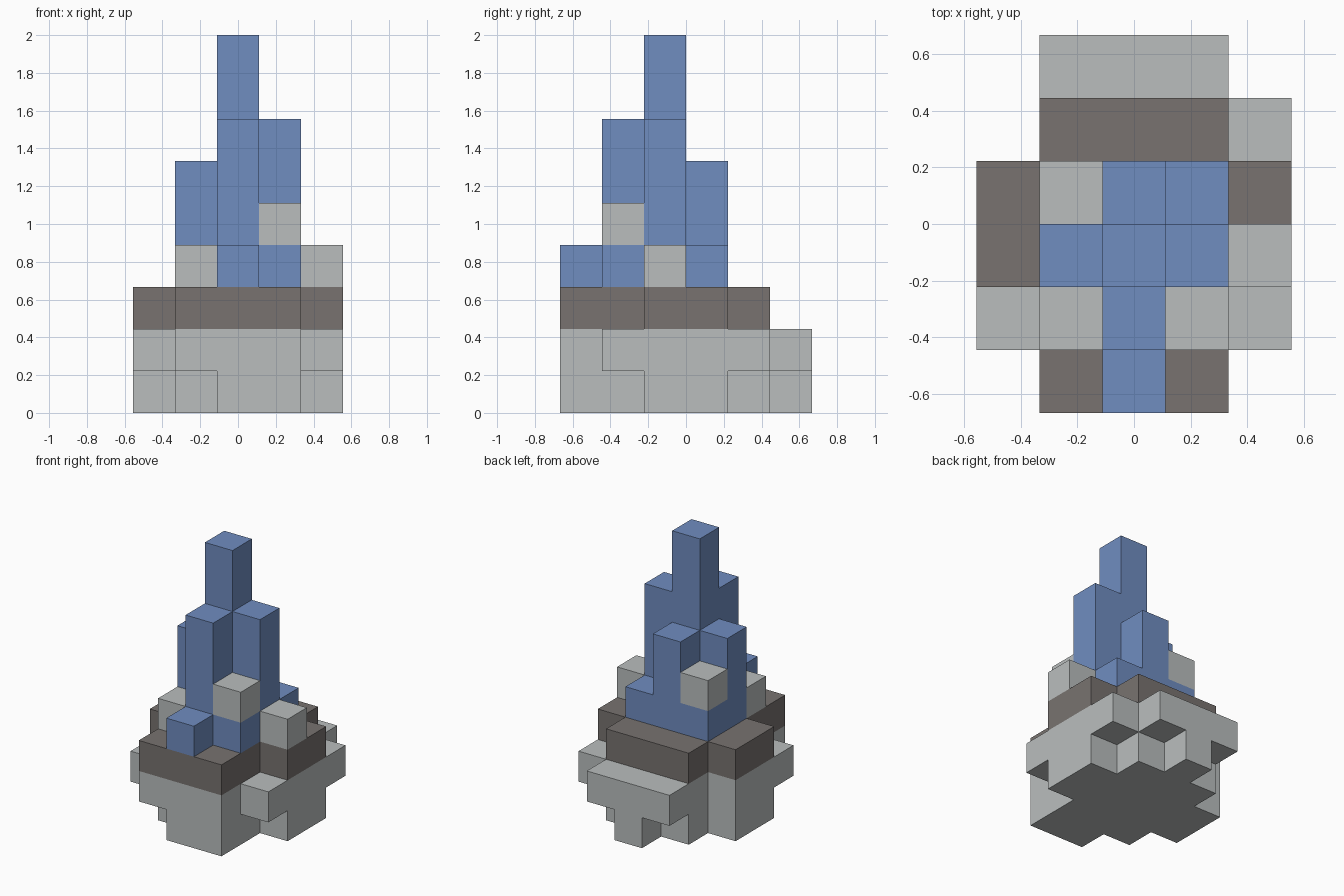
import bpy
import bmesh
from mathutils import Vector

CELL = 2 / 9                        # edge of one block
ORIGIN = Vector((-2.5, -3.0, 0.0))  # grid corner, in cells

old = bpy.data.objects.get("Cube")
if old:
    bpy.data.objects.remove(old, do_unlink=True)


def make_material(name, rgb):
    mat = bpy.data.materials.new(name)
    mat.use_nodes = True
    mat.diffuse_color = (*rgb, 1)
    mat.node_tree.nodes["Principled BSDF"].inputs["Base Color"].default_value = (*rgb, 1)
    return mat


light_stone = make_material("light stone", (0.49, 0.515, 0.515))
dark_stone = make_material("dark stone", (0.188, 0.171, 0.162))
blue_crystal = make_material("blue crystal", (0.162, 0.266, 0.527))


def layer(z, *rows):
    """Cells of one layer; rows run front to back, '#' is a block."""
    return {(x, y, z) for y, row in enumerate(rows)
            for x, mark in enumerate(row) if mark == "#"}


def column(x, y, bottom, top):
    return {(x, y, z) for z in range(bottom, top)}


parts = {
    # Stepped stone foundation
    "foundation": (light_stone,
                   layer(0, "..##.", ".###.", "#####", "#####", ".###.", "..#..")
                   | layer(1, ".###.", "#####", "#####", "#####", ".####", ".###.")),
    # Dark rock band on the foundation
    "rock_band": (dark_stone,
                  layer(2, ".###.", ".###.", "#####", "#####", ".###.")),
    # Crystal spires around the central peak
    "crystal_spires": (blue_crystal,
                       column(2, 2, 3, 9) | column(2, 1, 3, 7) | column(3, 2, 3, 7)
                       | column(1, 2, 3, 6) | column(2, 3, 3, 6) | column(2, 0, 3, 4)
                       | column(3, 3, 3, 4) | column(1, 3, 3, 4) | column(3, 1, 3, 4)),
    # Loose stones among the spires
    "loose_stones": (light_stone,
                     {(1, 1, 3), (4, 2, 3), (3, 1, 4), (1, 3, 4)}),
}
occupied = set().union(*(cells for _, cells in parts.values()))


def build_blocks(name, mat, cells):
    """Join the blocks, keeping only faces open to the air."""
    bm = bmesh.new()
    for cell in sorted(cells):
        centre = Vector(cell) + Vector((0.5, 0.5, 0.5))
        verts = bmesh.ops.create_cube(bm, size=1)["verts"]
        bmesh.ops.translate(bm, vec=centre, verts=verts)
        faces = {f for v in verts for f in v.link_faces}
        hidden = []
        for f in faces:
            step = (f.calc_center_median() - centre) * 2
            if tuple(round(c + s) for c, s in zip(cell, step)) in occupied:
                hidden.append(f)
        bmesh.ops.delete(bm, geom=hidden, context="FACES")
    bmesh.ops.remove_doubles(bm, verts=bm.verts[:], dist=0.001)
    bmesh.ops.translate(bm, vec=ORIGIN, verts=bm.verts[:])
    bmesh.ops.scale(bm, vec=(CELL, CELL, CELL), verts=bm.verts[:])
    mesh = bpy.data.meshes.new(name)
    bm.to_mesh(mesh)
    bm.free()
    mesh.materials.append(mat)
    bpy.context.collection.objects.link(bpy.data.objects.new(name, mesh))


for part_name, (part_mat, part_cells) in parts.items():
    build_blocks(part_name, part_mat, part_cells)
